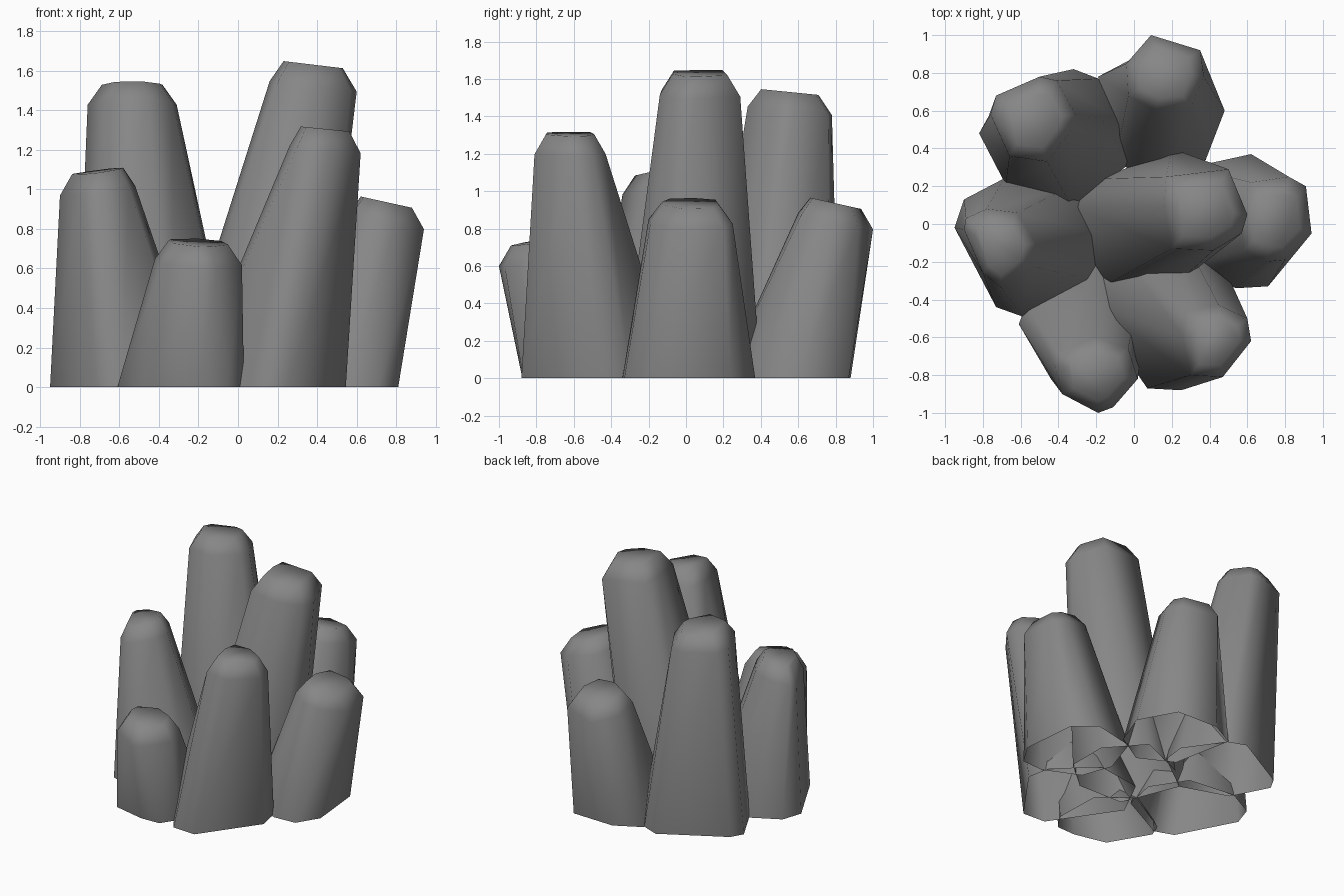
import bpy, math

# dark grey stone
stone = bpy.data.materials.new("stone")
stone.diffuse_color = (0.24, 0.24, 0.24, 1)

def column(name, base, ring, z, cap_z, tilt, cap=0.68):
    # footprint loop -> shoulder loop -> inset tilted cap, open underneath
    n = len(base)
    xs, ys = zip(*ring)
    cx, cy = (min(xs) + max(xs)) / 2, (min(ys) + max(ys)) / 2
    top = [(cx + (x - cx) * cap, cy + (y - cy) * cap) for x, y in ring]
    lean = lambda x, y: tilt[0] * (x - cx) + tilt[1] * (y - cy)
    verts = [(x, y, 0) for x, y in base]
    verts += [(x, y, z + lean(x, y)) for x, y in ring]
    verts += [(x, y, cap_z + lean(x, y)) for x, y in top]
    faces = [(r * n + i, r * n + (i + 1) % n, (r + 1) * n + (i + 1) % n, (r + 1) * n + i)
             for r in range(2) for i in range(n)]
    faces.append(tuple(range(2 * n, 3 * n)))
    me = bpy.data.meshes.new(name)
    me.from_pydata(verts, [], faces)
    me.materials.append(stone)
    ob = bpy.data.objects.new(name, me)
    bpy.context.collection.objects.link(ob)
    bpy.ops.object.select_all(action='DESELECT')
    ob.select_set(True)
    bpy.context.view_layer.objects.active = ob
    bpy.ops.object.shade_smooth_by_angle(angle=math.radians(75))

# each column: footprint, shoulder outline (both counter-clockwise), heights, tilt of the cap
column("centre_column",
       [(-.33, .09), (-.16, -.33), (.2, -.34), (.42, -.15), (.42, .15), (.2, .4), (-.17, .24)],
       [(.16, .09), (.2, -.13), (.42, -.14), (.57, -.05), (.6, .05), (.5, .29), (.17, .25)],
       1.52, 1.63, (-.12, 0))
column("back_left_column",
       [(-.82, .48), (-.68, .21), (-.33, .09), (-.02, .32), (0, .5), (-.19, .77), (-.32, .82), (-.77, .57)],
       [(-.76, .58), (-.66, .36), (-.46, .33), (-.33, .5), (-.31, .58), (-.41, .76), (-.5, .78), (-.73, .68)],
       1.43, 1.53, (0, -.1))
column("left_column",
       [(-.95, -.02), (-.73, -.44), (-.59, -.49), (-.22, -.3), (-.17, -.05), (-.33, .2), (-.69, .24), (-.9, .13)],
       [(-.9, -.03), (-.8, -.26), (-.7, -.34), (-.55, -.22), (-.52, -.1), (-.62, .06), (-.78, .08), (-.89, .03)],
       .99, 1.09, (.14, .05))
column("front_left_column",
       [(-.61, -.53), (-.44, -.82), (-.2, -.875), (-.05, -.87), (.03, -.75), (.02, -.4), (-.2, -.22), (-.57, -.43)],
       [(-.42, -.75), (-.38, -.9), (-.19, -1), (-.11, -.97), (.02, -.82), (-.03, -.66), (-.2, -.6), (-.4, -.68)],
       .63, .73, (-.05, .15))
column("front_right_column",
       [(-.25, -.4), (.07, -.87), (.25, -.88), (.545, -.47), (.51, -.3), (.25, -.05), (-.1, -.1)],
       [(.26, -.6), (.3, -.8), (.47, -.81), (.62, -.62), (.6, -.5), (.45, -.43), (.28, -.46)],
       1.2, 1.305, (-.1, 0))
column("right_column",
       [(.2, 0), (.28, -.22), (.54, -.34), (.71, -.33), (.81, -.17), (.77, .24), (.62, .37), (.3, .3)],
       [(.56, .05), (.58, -.14), (.7, -.2), (.8, -.19), (.94, -.05), (.91, .2), (.82, .25), (.62, .22)],
       .84, .935, (-.22, 0))
column("back_right_column",
       [(-.19, .78), (-.1, .33), (.15, .2), (.38, .34), (.48, .6), (.33, .87), (0, .88)],
       [(-.04, .85), (-.03, .68), (.12, .6), (.3, .62), (.37, .78), (.35, .92), (.09, 1)],
       .84, .935, (0, -.22))
